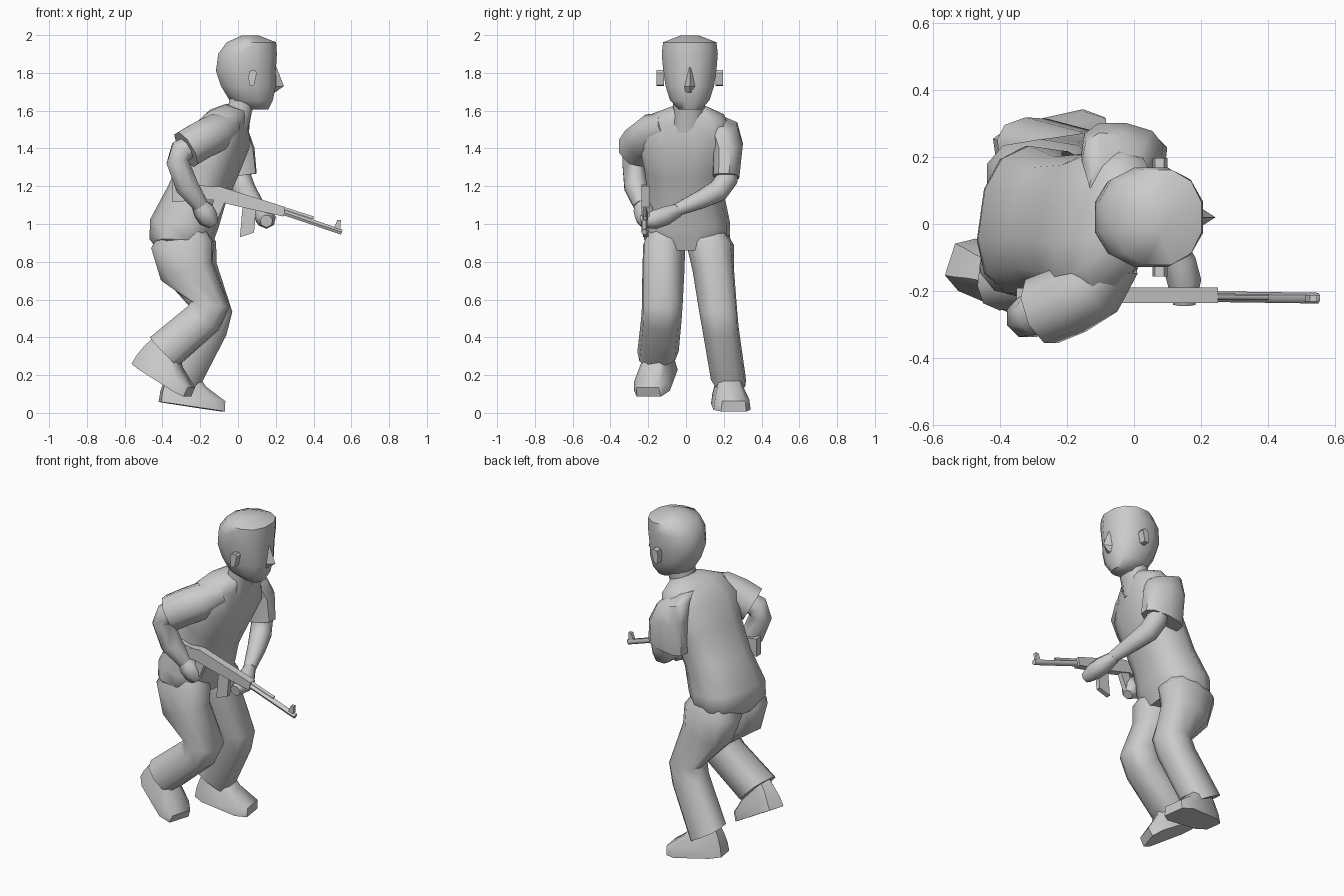
import bpy, bmesh
from math import sin, cos, pi, radians, copysign
from mathutils import Vector, Matrix


def finish(name, bm, angle=48):
    bmesh.ops.recalc_face_normals(bm, faces=bm.faces)
    me = bpy.data.meshes.new(name)
    bm.to_mesh(me)
    bm.free()
    for p in me.polygons:
        p.use_smooth = True
    me.set_sharp_from_angle(angle=radians(angle))
    ob = bpy.data.objects.new(name, me)
    bpy.context.collection.objects.link(ob)
    return ob


def skin(name, rings, angle=48):
    """Join rings of points into a closed tube."""
    bm = bmesh.new()
    loops = [[bm.verts.new(p) for p in r] for r in rings]
    n = len(loops[0])
    for a, b in zip(loops, loops[1:]):
        for i in range(n):
            j = (i + 1) % n
            bm.faces.new((a[i], a[j], b[j], b[i]))
    bm.faces.new(loops[0])
    bm.faces.new(loops[-1])
    return finish(name, bm, angle)


def oval(c, u, v, n=10, e=1.0):
    pts = []
    for i in range(n):
        a = 2 * pi * (i + 0.5) / n
        ca, sa = cos(a), sin(a)
        pts.append(Vector(c) + u * copysign(abs(ca) ** e, ca) + v * copysign(abs(sa) ** e, sa))
    return pts


def body(name, rows, n=10, e=0.8):
    """Rows: x, y, z, half depth, half width, forward lean, turn (degrees)."""
    rings = []
    for x, y, z, d, w, lean, turn in rows:
        rot = Matrix.Rotation(radians(turn), 3, 'Z') @ Matrix.Rotation(radians(lean), 3, 'Y')
        rings.append(oval((x, y, z), rot @ Vector((d, 0, 0)), rot @ Vector((0, w, 0)), n, e))
    return skin(name, rings)


def limb(name, rows, n=8, ref=(0, 1, 0)):
    """Rows: x, y, z, radius; rings stand square to the path, steered by ref."""
    pts = [Vector(r[:3]) for r in rows]
    rings = []
    for i, r in enumerate(rows):
        t = (pts[min(i + 1, len(pts) - 1)] - pts[max(i - 1, 0)]).normalized()
        u = t.cross(Vector(ref)).normalized()
        rings.append(oval(pts[i], u * r[3], t.cross(u) * r[3], n))
    return skin(name, rings, 60)


def plate(name, pts, y, half):
    """Side profile (x, z) extruded in y."""
    return skin(name, [[(x, y + s * half, z) for x, z in pts] for s in (-1, 1)], 20)


def shoe(name, heel, turn, pitch):
    m = (Matrix.Translation(heel) @ Matrix.Rotation(radians(turn), 4, 'Z')
         @ Matrix.Rotation(radians(pitch), 4, 'Y'))
    rings = []
    for h, x0, x1, w in ((0, 0, .345, .108), (.055, 0, .34, .1), (.115, .01, .23, .08), (.18, .03, .17, .065)):
        ring = oval(((x0 + x1) / 2, 0, h), Vector(((x1 - x0) / 2 * 1.03, 0, 0)), Vector((0, w, 0)), 8, 0.5)
        for p in ring:
            p.y *= 0.74 + 0.26 * p.x / 0.34
        rings.append([m @ p for p in ring])
    return skin(name, rings, 50)


# Head: level rings of z, back x, front x, half width
HY = 0.02
rings = []
for z, x0, x1, w in ((1.605, .06, .16, .06), (1.655, -.045, .185, .108), (1.73, -.09, .2, .132),
                     (1.81, -.117, .2, .145), (1.9, -.105, .206, .153), (1.962, -.06, .202, .146),
                     (1.998, .02, .11, .05)):
    rings.append(oval(((x0 + x1) / 2, HY, z), Vector(((x1 - x0) / 2 * 1.03, 0, 0)), Vector((0, w, 0)), 12, 0.88))
skin("head", rings, 60)
skin("nose", [[(.18, HY - .02, 1.83), (.18, HY + .02, 1.83), (.204, HY, 1.83)],
              [(.18, HY - .04, 1.725), (.18, HY + .04, 1.725), (.243, HY, 1.73)],
              [(.18, HY - .03, 1.69), (.18, HY + .03, 1.69), (.2, HY, 1.7)]], 30)
for side, tag in ((-1, "right"), (1, "left")):
    y = HY + side * .157
    plate(tag + "_ear", [(.06, 1.73), (.085, 1.735), (.1, 1.8), (.09, 1.815), (.062, 1.81), (.055, 1.78)], y, .02)
body("neck", [(-.02, .01, 1.5, .075, .085, 15, -5), (.01, .015, 1.6, .066, .082, 12, 0),
              (.03, .02, 1.7, .075, .09, 5, 0)])

# Shirt and seat, leaning forward and turned
body("torso", [(-.005, .012, 1.615, .062, .095, 20, -8),
               (-.045, .0, 1.568, .1, .205, 22, -14),
               (-.09, -.005, 1.46, .15, .25, 24, -14),
               (-.15, -.005, 1.3, .15, .215, 25, -12),
               (-.22, .0, 1.15, .155, .2, 18, -10),
               (-.285, .005, 1.0, .178, .228, 8, -8),
               (-.297, .005, .92, .167, .228, 0, -8),
               (-.285, .005, .86, .135, .16, 0, -8)], 12)

# Trouser legs
body("right_leg", [(-.285, -.1, .99, .11, .09, 0, -6), (-.295, -.115, .89, .168, .112, -6, -6),
                   (-.27, -.12, .75, .148, .112, -20, -6), (-.145, -.125, .575, .104, .108, 8, -6),
                   (-.185, -.13, .5, .105, .108, 38, -6), (-.39, -.148, .325, .108, .11, 46, -6)], e=.75)
body("left_leg", [(-.275, .105, .99, .11, .09, 0, 0), (-.277, .128, .89, .168, .125, -6, 0),
                  (-.25, .145, .75, .146, .11, -18, 4), (-.135, .17, .54, .104, .102, 3, 8),
                  (-.16, .182, .45, .105, .098, 22, 8), (-.31, .225, .175, .112, .094, 30, 8)], e=.75)
shoe("right_shoe", (-.55, -.105, .26), -18, 30.5)
shoe("left_shoe", (-.415, .205, .058), 8, 8.5)

# Sleeves
limb("right_sleeve", [(-.04, -.1, 1.52, .07), (-.12, -.18, 1.48, .108), (-.2, -.23, 1.44, .108),
                      (-.275, -.26, 1.395, .108)])
body("left_sleeve", [(-.06, .12, 1.565, .075, .06, 15, -12), (-.05, .195, 1.52, .11, .075, 15, -12),
                     (-.035, .222, 1.42, .125, .08, 8, -8), (-.025, .213, 1.25, .128, .07, -8, -6)])

# Bare arms and hands
limb("right_arm", [(-.23, -.245, 1.42, .06), (-.3, -.27, 1.385, .068), (-.32, -.278, 1.33, .064),
                   (-.27, -.266, 1.2, .066), (-.2, -.235, 1.1, .045)])
limb("right_hand", [(-.21, -.235, 1.11, .04), (-.18, -.222, 1.07, .058), (-.155, -.215, 1.03, .056),
                    (-.13, -.21, .995, .03)], 7)
limb("left_arm", [(-.01, .22, 1.34, .06), (.015, .215, 1.235, .062), (.035, .17, 1.175, .062),
                  (.07, .08, 1.13, .052), (.115, -.05, 1.075, .036)], ref=(1, 0, 0))
limb("left_hand", [(.11, -.04, 1.075, .036), (.135, -.11, 1.045, .052), (.15, -.17, 1.025, .052),
                   (.15, -.24, 1.015, .034)], 7, ref=(1, 0, 0))

# Rifle
RY = -.213
plate("rifle_stock", [(-.35, 1.225), (-.12, 1.195), (-.1, 1.125), (-.2, 1.128), (-.35, 1.115)], RY, .022)
plate("rifle_receiver", [(-.16, 1.195), (-.1, 1.2), (.25, 1.09), (.24, 1.04), (-.03, 1.1), (-.14, 1.13)], RY, .023)
plate("rifle_grip", [(-.13, 1.13), (-.07, 1.115), (-.11, 1.02), (-.15, 1.03)], RY, .016)
plate("rifle_magazine", [(.025, 1.1), (.095, 1.08), (.085, .955), (.01, .93)], RY, .014)
limb("rifle_barrel", [(.2, RY - .003, 1.075, .016), (.55, RY - .008, .957, .016)], 6)
limb("rifle_gas_tube", [(.22, RY - .003, 1.09, .009), (.4, RY - .005, 1.032, .009)], 6)
plate("rifle_front_sight", [(.505, .97), (.525, 1.02), (.545, 1.02), (.54, .96)], RY - .008, .01)
